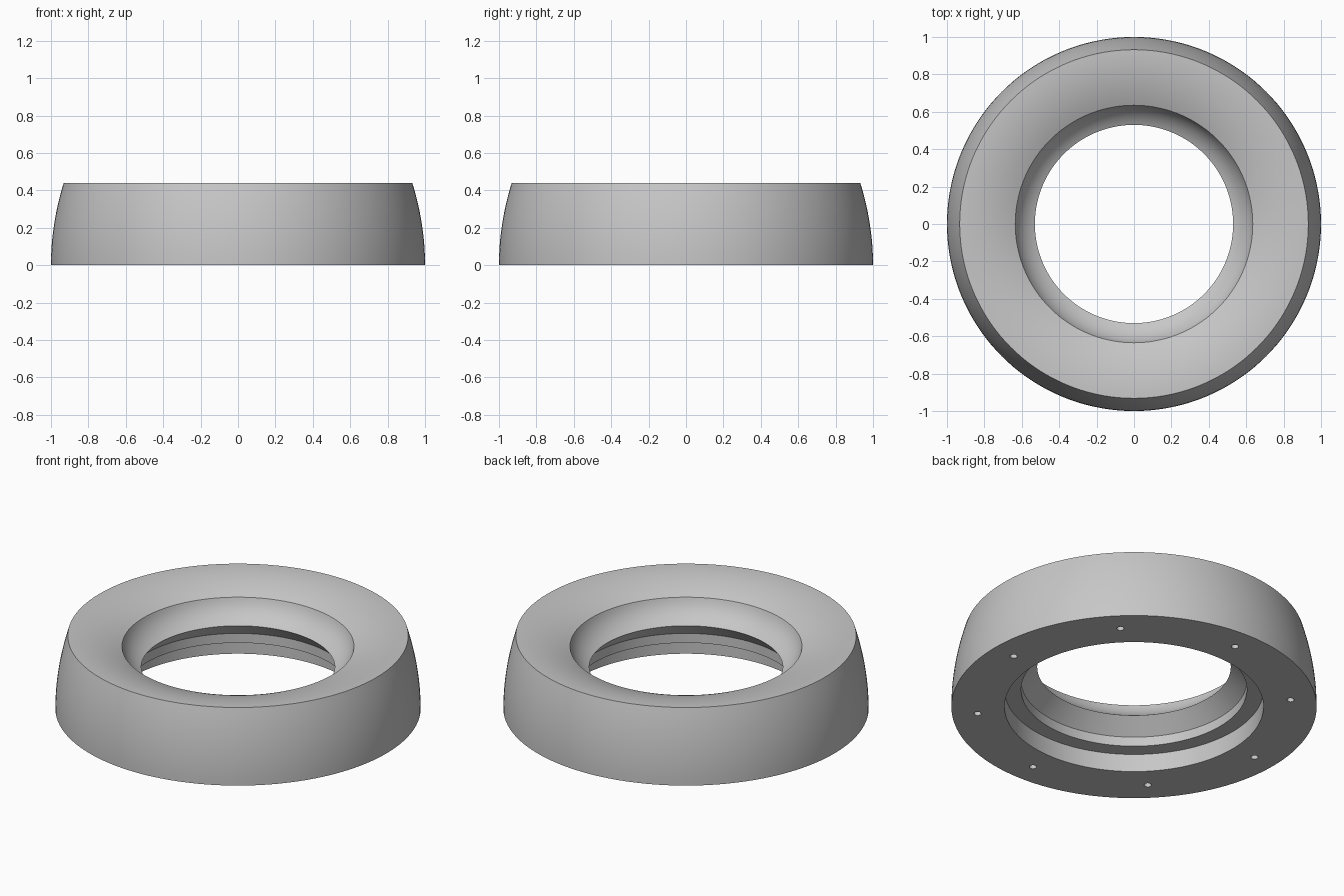
import bpy, bmesh, math
from mathutils import Matrix, Vector

if "Cube" in bpy.data.objects:
    bpy.data.objects.remove(bpy.data.objects["Cube"], do_unlink=True)

SEGMENTS = 144
HEIGHT = 0.44

grey = bpy.data.materials.new("plain grey")
grey.use_nodes = True
colour = (0.57, 0.57, 0.57, 1)
grey.diffuse_color = colour
grey.node_tree.nodes["Principled BSDF"].inputs["Base Color"].default_value = colour


def add_object(name, bm):
    bmesh.ops.recalc_face_normals(bm, faces=bm.faces)
    mesh = bpy.data.meshes.new(name)
    bm.to_mesh(mesh)
    bm.free()
    mesh.materials.append(grey)
    obj = bpy.data.objects.new(name, mesh)
    bpy.context.collection.objects.link(obj)
    return obj


def curve(start, control, end, steps=12):
    """Quadratic curve from start to end, pulled towards control."""
    a, b, c = Vector(start), Vector(control), Vector(end)
    ts = [i / steps for i in range(steps + 1)]
    return [a * (1 - t) ** 2 + b * 2 * t * (1 - t) + c * t * t for t in ts]


# Closed ring section as (radius, height)
section = curve((1, 0), (0.965 + 0.035, HEIGHT / 2), (0.932, HEIGHT))      # bowed outer wall
section += curve((0.932, HEIGHT), (0.78, HEIGHT), (0.635, 0.376))[1:]      # rounded top
section += curve((0.635, 0.376), (0.61, 0.294), (0.53, 0.252))[1:]         # concave seat
section += [Vector(p) for p in ((0.618, 0.165), (0.618, 0.108),            # undercut and
                                (0.709, 0.108), (0.709, 0))]               # stepped recess

# Ring body: the section turned around the z axis
bm = bmesh.new()
rings = []
for s in range(SEGMENTS):
    a = 2 * math.pi * s / SEGMENTS
    rings.append([bm.verts.new((p.x * math.cos(a), p.x * math.sin(a), p.y)) for p in section])
for s in range(SEGMENTS):
    here, there = rings[s], rings[(s + 1) % SEGMENTS]
    for i in range(len(section)):
        j = (i + 1) % len(section)
        bm.faces.new((here[i], there[i], there[j], here[j]))
ring = add_object("ring_body", bm)

# Eight blind screw holes in the underside
bm = bmesh.new()
for k in range(8):
    place = Matrix.Rotation(k * math.pi / 4, 4, "Z") @ Matrix.Translation((0.86, 0, 0.05))
    bmesh.ops.create_cone(bm, cap_ends=True, segments=24, radius1=0.02, radius2=0.02,
                          depth=0.3, matrix=place)
cutter = add_object("screw_hole_cutter", bm)
cutter.hide_render = True

cut = ring.modifiers.new("screw_holes", "BOOLEAN")
cut.operation = "DIFFERENCE"
cut.solver = "EXACT"
cut.object = cutter

bpy.ops.object.select_all(action="DESELECT")
bpy.context.view_layer.objects.active = ring
ring.select_set(True)
bpy.ops.object.modifier_apply(modifier=cut.name)
bpy.data.objects.remove(cutter, do_unlink=True)

# Smooth curved walls, sharp creases
bpy.ops.object.shade_smooth_by_angle(angle=math.radians(25))
